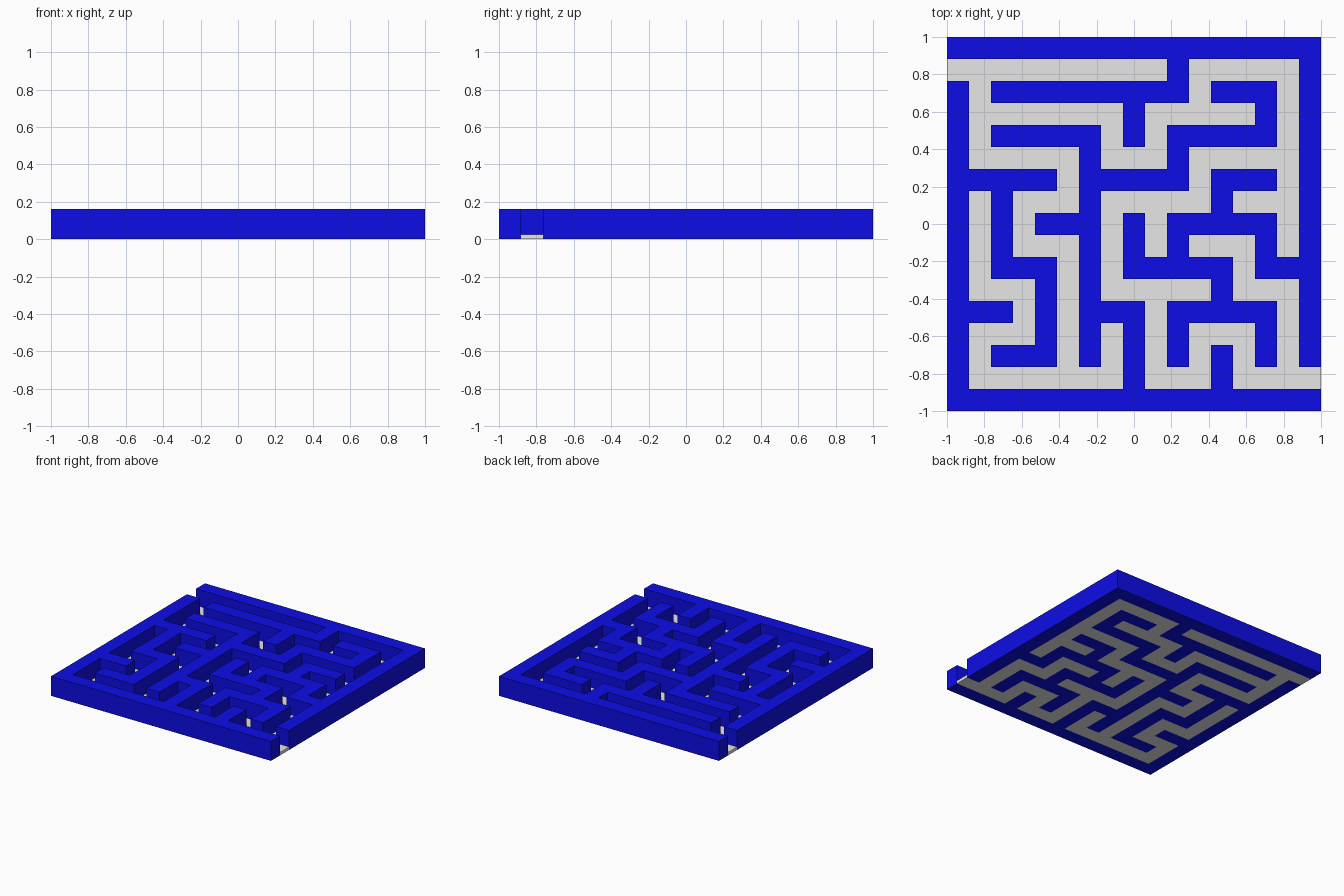
import bpy, bmesh, math

if "Cube" in bpy.data.objects:
    bpy.data.objects.remove(bpy.data.objects["Cube"])

# Maze plan seen from above, back row first: '#' wall, '.' corridor
PLAN = [
    "#################",
    "..........#.....#",
    "#.#########.###.#",
    "#.......#.....#.#",
    "#.#####.#.#####.#",
    "#.....#...#.....#",
    "#####.#####.###.#",
    "#.#...#.....#...#",
    "#.#.###.#.#####.#",
    "#.#...#.#.#...#.#",
    "#.###.#.#####.###",
    "#...#.#.....#...#",
    "###.#.###.#####.#",
    "#...#.#.#.#...#.#",
    "#.###.#.#.#.#.#.#",
    "#.......#...#....",
    "#################",
]
N = len(PLAN)
CELL = 2.0 / N


def material(name, rgb):
    m = bpy.data.materials.new(name)
    m.diffuse_color = (*rgb, 1.0)
    m.use_nodes = True
    m.node_tree.nodes["Principled BSDF"].inputs["Base Color"].default_value = m.diffuse_color
    return m


def extruded_cells(name, symbol, height, mat):
    """Merge all cells with the given symbol into one outline and raise it."""
    bm = bmesh.new()
    corners = {}

    def corner(i, j):
        if (i, j) not in corners:
            corners[i, j] = bm.verts.new((-1 + i * CELL, 1 - j * CELL, 0))
        return corners[i, j]

    for j, row in enumerate(PLAN):
        for i, c in enumerate(row):
            if c == symbol:
                bm.faces.new([corner(i, j + 1), corner(i + 1, j + 1),
                              corner(i + 1, j), corner(i, j)])
    # raise the top, keeping the underside closed
    ext = bmesh.ops.extrude_face_region(bm, geom=bm.faces[:], use_keep_orig=True)
    top = [g for g in ext["geom"] if isinstance(g, bmesh.types.BMVert)]
    bmesh.ops.translate(bm, verts=top, vec=(0, 0, height))
    bmesh.ops.recalc_face_normals(bm, faces=bm.faces[:])
    mesh = bpy.data.meshes.new(name)
    bm.to_mesh(mesh)
    bm.free()
    mesh.materials.append(mat)
    obj = bpy.data.objects.new(name, mesh)
    bpy.context.collection.objects.link(obj)
    return obj


# Tall blue walls and the thin pale path between them
extruded_cells("maze_walls", "#", 0.16, material("wall blue", (0.004, 0.004, 0.8)))
extruded_cells("path_floor", ".", 0.025, material("path grey", (0.8, 0.8, 0.8)))
